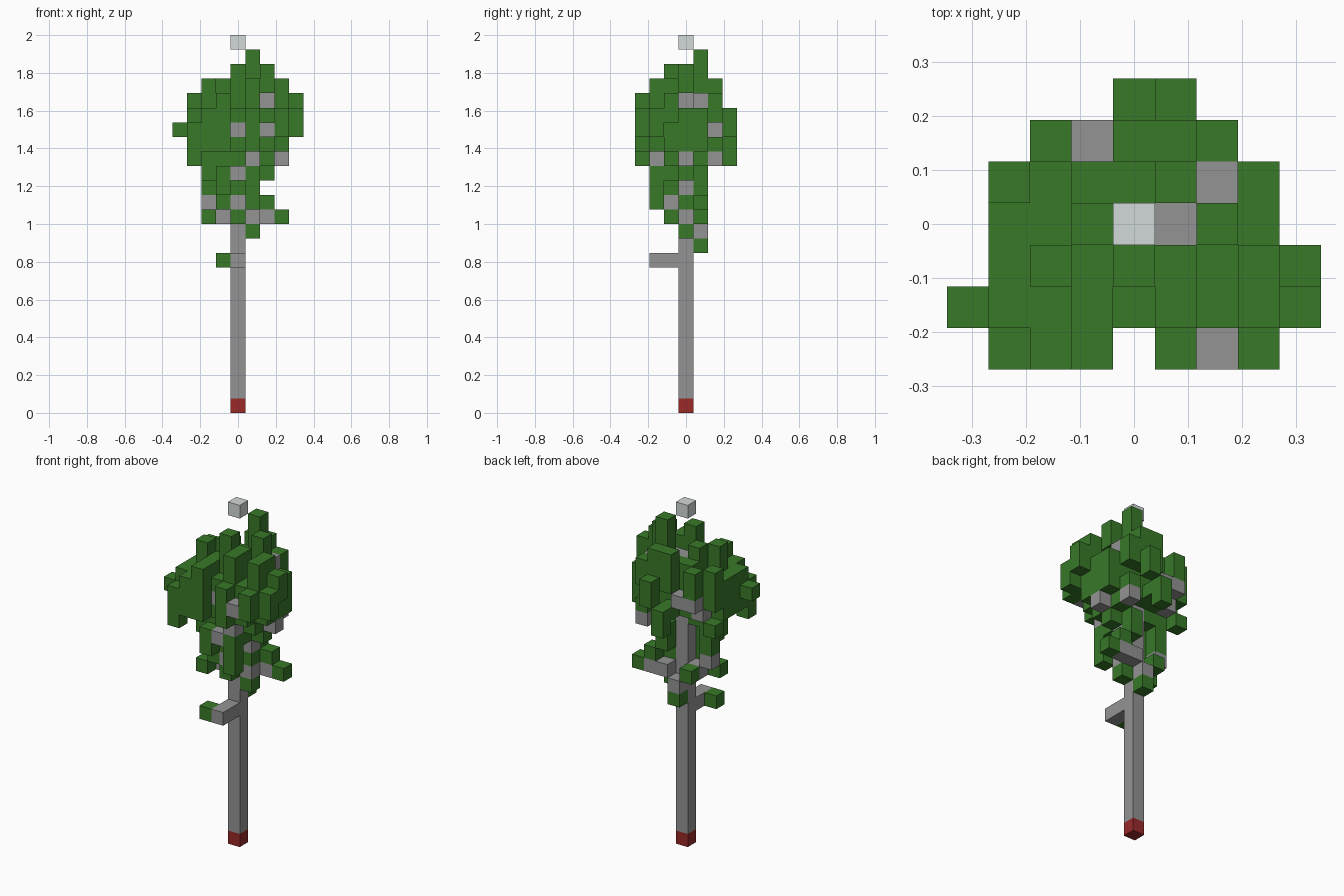
import bpy, bmesh
from mathutils import Vector

cube = bpy.data.objects.get("Cube")
if cube:
    bpy.data.objects.remove(cube, do_unlink=True)

V = 2 / 26  # block size


def material(name, rgb):
    m = bpy.data.materials.new(name)
    m.use_nodes = True
    col = (*rgb, 1)
    m.diffuse_color = col
    m.node_tree.nodes["Principled BSDF"].inputs["Base Color"].default_value = col
    return m


MATS = {
    "root_block": material("brick red", (.32, .022, .022)),
    "trunk": material("bark grey", (.295, .295, .295)),
    "foliage": material("leaf green", (.04, .19, .022)),
    "tip_block": material("pale grey", (.65, .7, .69)),
}
MATS["branches"] = MATS["trunk"]

blocks = {}  # grid cell -> part name


def fill(part, x0, x1, y0, y1, z0, z1):
    for x in range(x0, x1 + 1):
        for y in range(y0, y1 + 1):
            for z in range(z0, z1 + 1):
                blocks[x, y, z] = part


# Main crown clumps: x, y and z spans in blocks
for span in [
    (-2, 2, -2, 1, 18, 19), (-2, 1, -1, 0, 17, 20), (-2, 1, 1, 1, 20, 20),
    (-1, 0, -1, 1, 21, 21), (-3, -3, -2, 0, 18, 20), (-3, -3, -3, -3, 17, 19),
    (-2, -1, -3, -2, 18, 20), (-1, -1, -3, -2, 21, 21), (1, 1, -3, -3, 18, 20),
    (3, 3, -3, -2, 19, 20), (3, 3, -2, -1, 20, 22), (3, 3, -1, 1, 18, 20),
    (4, 4, -2, -2, 19, 20), (4, 4, -1, -1, 20, 21), (2, 2, -2, 1, 20, 20),
    (1, 1, 3, 3, 19, 20), (0, 0, 2, 3, 18, 18), (2, 2, 2, 2, 18, 18),
    (0, 1, 2, 2, 20, 22), (2, 2, 2, 2, 20, 21), (-2, -2, 2, 2, 20, 21),
]:
    fill("foliage", *span)

# Upper sprigs
for span in [
    (1, 1, 1, 1, 21, 24), (0, 0, -1, -1, 22, 23), (2, 2, 0, 0, 22, 23),
    (-2, -2, -1, -1, 21, 22), (-1, -1, 0, 0, 22, 22), (1, 1, -2, -1, 20, 22),
    (0, 0, -2, -2, 20, 20), (-4, -4, -2, -2, 19, 19), (0, 0, 3, 3, 17, 17),
    (-3, -3, 1, 1, 19, 21),
]:
    fill("foliage", *span)

# Lower sprigs
for span in [
    (-2, -2, -1, 0, 16, 16), (-1, -1, -2, -1, 15, 16), (1, 1, -2, 1, 16, 16),
    (2, 2, -1, 1, 17, 17), (2, 2, 0, 0, 16, 16), (-2, -2, 0, 0, 15, 15),
    (0, 0, -1, -1, 15, 15), (1, 1, -2, -2, 14, 15), (-1, -1, -1, -1, 14, 14),
    (1, 1, 0, 0, 14, 14), (2, 2, 1, 1, 14, 14), (1, 1, 1, 1, 15, 15),
    (-2, -2, -1, -1, 13, 13), (-1, -1, 1, 1, 13, 13), (0, 0, -1, -1, 13, 13),
    (3, 3, 1, 1, 13, 13), (1, 1, 0, 0, 12, 12), (0, 0, 1, 1, 11, 11),
    (-1, -1, -2, -2, 10, 10), (-3, -3, 1, 1, 17, 17),
]:
    fill("foliage", *span)

# Low branches
for x, y, z in [(0, -1, 10), (0, -2, 10), (0, 1, 12), (-1, 0, 13), (1, 0, 13),
                (1, 1, 13), (2, 1, 13), (-2, 0, 14), (0, -1, 14), (1, 0, 15)]:
    blocks[x, y, z] = "branches"

# Branches showing through the crown
for x, y, z in [(0, -2, 16), (0, -1, 16), (1, -2, 17), (3, 0, 17), (2, 2, 17),
                (-2, 1, 18), (0, -2, 19), (2, -3, 19), (-2, 2, 19),
                (-1, 2, 19), (1, 0, 21), (2, 1, 21)]:
    blocks[x, y, z] = "branches"

# Trunk, its root block and the separate tip
fill("trunk", 0, 0, 0, 0, 1, 21)
blocks[0, 0, 0] = "root_block"
blocks[0, 0, 25] = "tip_block"


def build(part):
    """Make one mesh from the exposed block faces of a part."""
    bm = bmesh.new()
    for cell, owner in blocks.items():
        if owner != part:
            continue
        c = Vector(cell)
        for axis in range(3):
            for sign in (-1, 1):
                n = Vector((0, 0, 0))
                n[axis] = sign
                if tuple(int(a) for a in c + n) in blocks:
                    continue
                u = Vector((0, 0, 0))
                u[(axis + 1) % 3] = 1
                w = n.cross(u)
                mid = c + n / 2 + Vector((0, 0, .5))
                corners = [mid + (u * a + w * b) / 2
                           for a, b in ((-1, -1), (1, -1), (1, 1), (-1, 1))]
                bm.faces.new([bm.verts.new(p * V) for p in corners])
    bmesh.ops.remove_doubles(bm, verts=bm.verts[:], dist=V / 100)
    mesh = bpy.data.meshes.new(part)
    bm.to_mesh(mesh)
    bm.free()
    mesh.materials.append(MATS[part])
    bpy.context.scene.collection.objects.link(bpy.data.objects.new(part, mesh))


for part in MATS:
    build(part)
